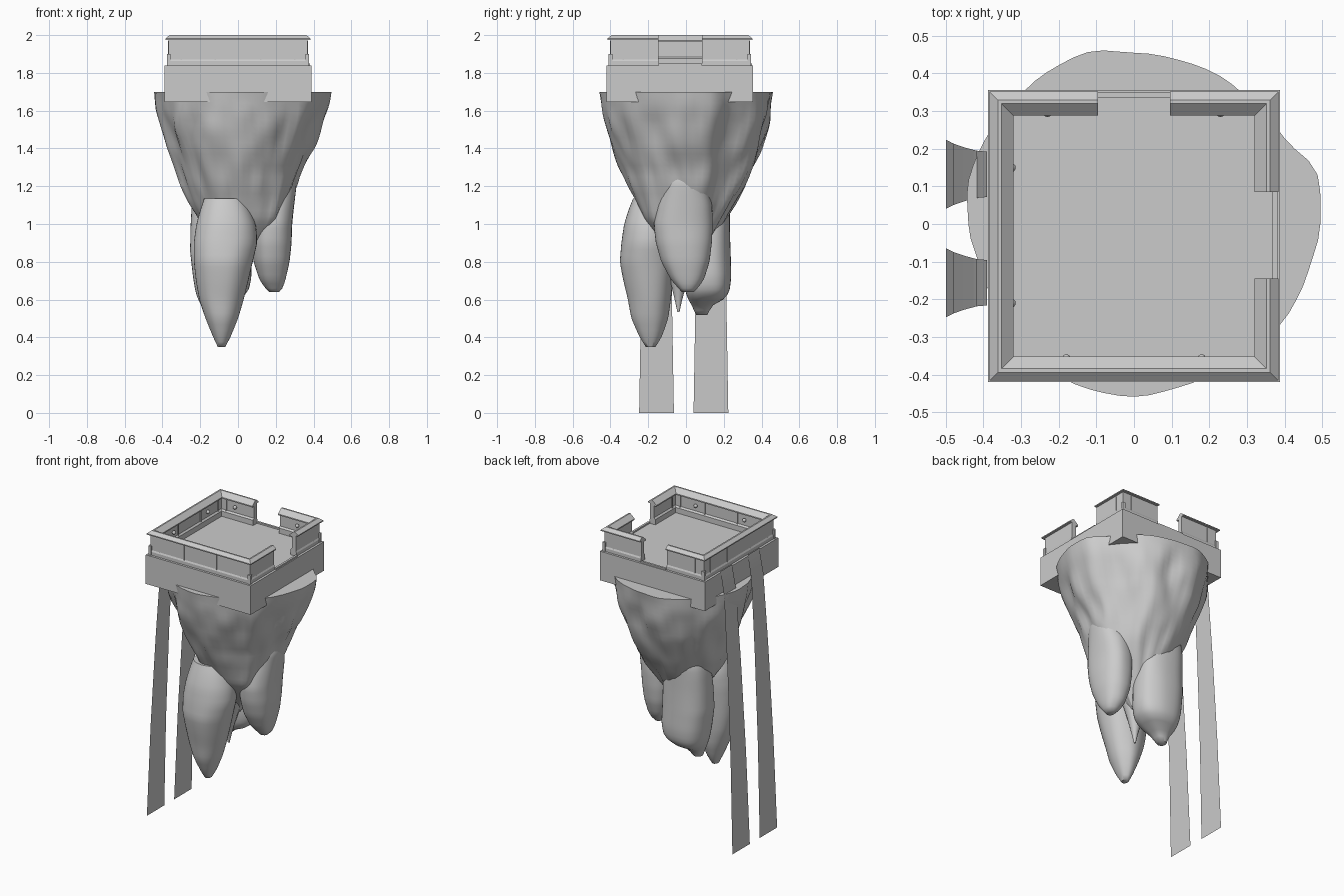
import bpy, bmesh, math
from mathutils import Vector, noise

if "Cube" in bpy.data.objects:
    bpy.data.objects.remove(bpy.data.objects["Cube"])

stone = bpy.data.materials.new("stone_grey")
stone.diffuse_color = (0.6, 0.6, 0.6, 1)
stone.use_nodes = True
stone.node_tree.nodes["Principled BSDF"].inputs["Base Color"].default_value = stone.diffuse_color
CY, HALF = -0.032, 0.388        # platform centre in y and half width


def finish(name, bm, smooth=None, recalc=True):
    if recalc:
        bmesh.ops.recalc_face_normals(bm, faces=bm.faces)
    me = bpy.data.meshes.new(name)
    bm.to_mesh(me)
    bm.free()
    ob = bpy.data.objects.new(name, me)
    bpy.context.collection.objects.link(ob)
    me.materials.append(stone)
    if smooth:
        bpy.ops.object.select_all(action='DESELECT')
        ob.select_set(True)
        bpy.context.view_layer.objects.active = ob
        bpy.ops.object.shade_smooth_by_angle(angle=math.radians(smooth))
    return ob


def loft(name, rings, smooth=None):
    """Skin a stack of closed rings and cap both ends."""
    bm = bmesh.new()
    vs = [[bm.verts.new(p) for p in r] for r in rings]
    n = len(rings[0])
    for a, b in zip(vs, vs[1:]):
        for i in range(n):
            bm.faces.new((a[i], a[(i + 1) % n], b[(i + 1) % n], b[i]))
    bm.faces.new(vs[0])
    bm.faces.new(vs[-1])
    return finish(name, bm, smooth)


def add_box(bm, x0, x1, y0, y1, z0, z1):
    vs = bmesh.ops.create_cube(bm, size=1)["verts"]
    for v in vs:
        v.co = ((x0 + x1) / 2 + v.co.x * (x1 - x0),
                (y0 + y1) / 2 + v.co.y * (y1 - y0),
                (z0 + z1) / 2 + v.co.z * (z1 - z0))


def lerp_table(table, t):
    """Linear lookup in rows of (key, value, ...) with falling keys."""
    for a, b in zip(table, table[1:]):
        if t >= b[0]:
            f = (a[0] - t) / (a[0] - b[0])
            return [p + (q - p) * f for p, q in zip(a, b)]
    return list(table[-1])


# --- platform slab
bm = bmesh.new()
add_box(bm, -HALF, HALF, CY - HALF, CY + HALF, 1.646, 1.84)
finish("platform", bm)

# --- parapet walls with a roof-like coping: (inset from platform edge, height)
profile = [(.015, 1.84), (.015, 1.862), (.02, 1.872), (.02, 1.975), (.004, 1.975),
           (.004, 1.982), (.026, 2.0), (.036, 2.0), (.068, 1.972), (.068, 1.964),
           (.05, 1.964), (.05, 1.885), (.06, 1.875), (.06, 1.84)]


def parapet(name, stations):
    # a station is a pair of entries: ('s', sign) follows the edge, ('f', value) is fixed
    rings = []
    for (kx, vx), (ky, vy) in stations:
        rings.append([(vx * (HALF - d) if kx == 's' else vx,
                       CY + vy * (HALF - d) if ky == 's' else vy, z)
                      for d, z in profile])
    loft(name, rings)


lo, hi = ('s', -1), ('s', 1)
parapet("parapet_long", [(('f', -.095), hi), (lo, hi), (lo, lo), (hi, lo), (hi, ('f', -.145))])
parapet("parapet_corner", [(hi, ('f', .085)), (hi, hi), (('f', .095), hi)])

# --- corner posts, door sills and wall pilasters
bm = bmesh.new()
for sx in (-1, 1):
    for sy in (-1, 1):
        x, y = sx * .367, CY + sy * .367
        add_box(bm, x - .01, x + .01, y - .01, y + .01, 1.84, 1.9)
finish("corner_posts", bm)

bm = bmesh.new()
add_box(bm, .368, .382, -.145, .085, 1.835, 1.85)
add_box(bm, -.095, .095, .336, .35, 1.835, 1.85)
finish("door_sills", bm)

bm = bmesh.new()
c0, c1 = HALF - .055, HALF - .018     # pilasters stand proud of both wall faces
for t in (-.3, -.12, .12, .3):
    add_box(bm, t - .004, t + .004, CY - c1, CY - c0, 1.865, 1.97)
    add_box(bm, -c1, -c0, CY + t - .004, CY + t + .004, 1.865, 1.97)
    if abs(t) > .2:
        add_box(bm, t - .004, t + .004, CY + c0, CY + c1, 1.865, 1.97)
        add_box(bm, c0, c1, CY + t - .004, CY + t + .004, 1.865, 1.97)
finish("pilasters", bm)

# --- round wall knobs
bm = bmesh.new()
for x, y in ((-.23, .296), (.23, .296), (-.326, .15), (-.326, -.21), (-.18, -.358), (.18, -.358)):
    s = bmesh.ops.create_uvsphere(bm, u_segments=10, v_segments=6, radius=.012)
    bmesh.ops.translate(bm, verts=s["verts"], vec=(x, y, 1.925))
finish("wall_knobs", bm, 40)

# --- main hanging rock: outline radius every 15 degrees, shrinking downward
outline = [.495, .505, .46, .45, .455, .452, .455, .473, .465, .455, .455, .455,
           .44, .425, .425, .435, .45, .455, .459, .45, .45, .46, .475, .48]
shrink = [(1.7, 1.0), (1.6, .965), (1.5, .915), (1.4, .845), (1.3, .755), (1.2, .665),
          (1.1, .55), (1.0, .42), (.9, .27), (.8, .12), (.74, .03)]
SEG = 72
rings = []
for k in range(33):
    z = 1.7 - .03 * k
    s = lerp_table(shrink, z)[1]
    ring = []
    for i in range(SEG):
        t = i / SEG * 24
        j, f = int(t), t - int(t)
        f = f * f * (3 - 2 * f)
        r = (outline[j] * (1 - f) + outline[(j + 1) % 24] * f) * s
        a = 2 * math.pi * i / SEG
        ca, sa = math.cos(a), math.sin(a)
        fade = min(1, k / 5)
        # right side tapers faster, front right corner hangs lower
        r *= 1 - .1 * max(0, ca) ** 4 * min(1, (1.7 - z) / .4)
        r += .055 * max(0, math.cos(a + .87)) ** 6 * max(0, 1 - abs(z - 1.03) / .25)
        # long vertical flutes and smaller lumps, fading in below the rim
        r += fade * s * .03 * noise.noise(Vector((ca * 2.6, sa * 2.6, z * 2 + 4)))
        r += fade * s * .03 * noise.noise(Vector((ca * 5, sa * 5, z * 5)))
        ring.append((r * ca, r * sa, z))
    rings.append(ring)
loft("main_rock", rings, 50)


# --- hanging lobes: rows of (z, x min, x max, y min, y max)
def lobe(name, rows, seed, power=.88, segs=40, steps=26):
    rings = []
    top, bottom = rows[0][0], rows[-1][0]
    for k in range(steps + 1):
        z, x0, x1, y0, y1 = lerp_table(rows, top + (bottom - top) * k / steps)
        ring = []
        for i in range(segs):
            a = 2 * math.pi * i / segs
            ca, sa = math.cos(a), math.sin(a)
            w = 1 + .05 * noise.noise(Vector((ca * 1.5, sa * 1.5, z * 3 + seed)))
            ex = math.copysign(abs(ca) ** power, ca) * w    # power under 1 squares the oval
            ey = math.copysign(abs(sa) ** power, sa) * w
            ring.append(((x0 + x1) / 2 + (x1 - x0) / 2 * ex,
                         (y0 + y1) / 2 + (y1 - y0) / 2 * ey, z))
        rings.append(ring)
    ob = loft(name, rings, 60)
    mod = ob.modifiers.new("soften", 'SMOOTH')
    mod.factor, mod.iterations = .5, 2


lobe("front_lobe", [(1.14, -.18, .03, -.28, -.1), (1.08, -.2, .06, -.305, -.08),
                    (1.0, -.222, .09, -.332, -.05), (.9, -.237, .1, -.346, -.05),
                    (.8, -.237, .08, -.352, -.06), (.7, -.225, .057, -.33, -.07),
                    (.6, -.205, .03, -.305, -.08), (.5, -.17, 0, -.288, -.095),
                    (.4, -.13, -.04, -.245, -.13), (.345, -.105, -.07, -.21, -.165)], 1, .97)
lobe("right_lobe", [(1.27, .1, .3, -.1, .09), (1.22, .09, .312, -.125, .115),
                    (1.1, .08, .3, -.152, .138), (1.0, .07, .29, -.168, .142),
                    (.9, .07, .285, -.158, .138), (.8, .083, .272, -.132, .125),
                    (.7, .115, .248, -.08, .092), (.66, .145, .235, -.04, .06),
                    (.635, .17, .212, -.02, .035)], 7)
lobe("back_lobe", [(1.24, -.19, .01, .04, .22), (1.17, -.235, .03, .01, .235),
                   (1.1, -.245, .045, 0, .235), (1.0, -.25, .06, -.01, .235),
                   (.85, -.255, .065, -.015, .238), (.72, -.24, .07, -.01, .238),
                   (.64, -.225, .055, 0, .228), (.6, -.21, .01, .015, .2),
                   (.575, -.195, -.07, .03, .14), (.515, -.175, -.125, .055, .11)], 13, .84)
lobe("small_spike", [(.85, -.12, .06, -.12, .04), (.7, -.09, .01, -.085, .01),
                     (.6, -.06, -.02, -.06, -.02), (.53, -.045, -.035, -.045, -.035)], 20, 1, 12, 10)

# --- two thin falling ribbons on the left side, flaring toward the ground
bend = [(1.85, -.39), (1.7, -.418), (1.2, -.45), (.6, -.48), (0, -.5)]
for name, yc in (("front_ribbon", -.156), ("back_ribbon", .132)):
    bm = bmesh.new()
    rows = []
    for k in range(13):
        z = 1.85 * k / 12
        x = lerp_table(bend, z)[1]
        h = .092 - .0172 * z
        rows.append([bm.verts.new((x, yc + s * h, z)) for s in (1, -1)])
    for a, b in zip(rows, rows[1:]):
        bm.faces.new((a[0], a[1], b[1], b[0]))
    finish(name, bm, 40, recalc=False)
